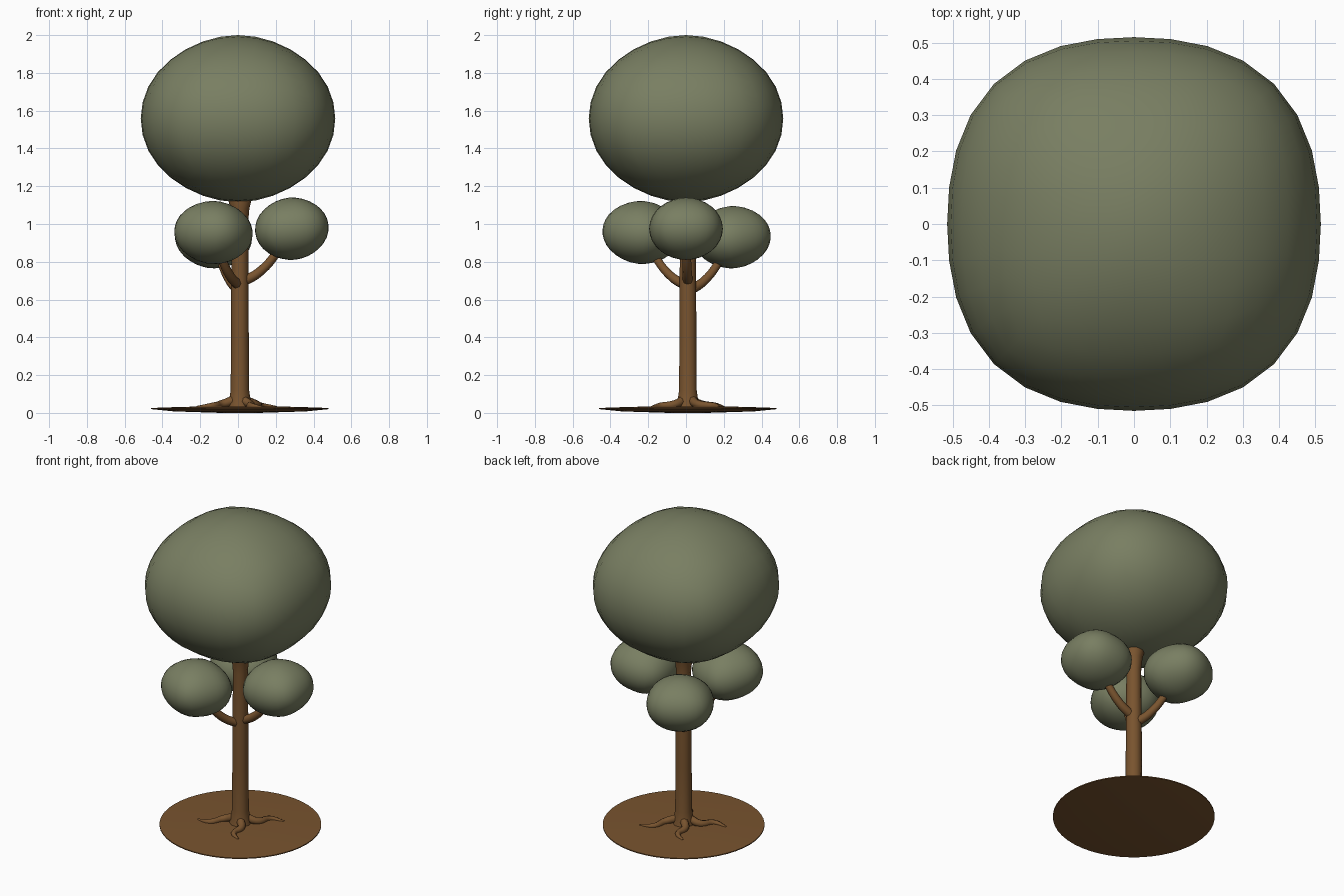
import bpy, bmesh, math
from mathutils import Vector

cube = bpy.data.objects.get("Cube")
if cube:
    bpy.data.objects.remove(cube, do_unlink=True)


def material(name, rgb):
    m = bpy.data.materials.new(name)
    m.use_nodes = True
    m.diffuse_color = (*rgb, 1)
    bsdf = m.node_tree.nodes["Principled BSDF"]
    bsdf.inputs["Base Color"].default_value = (*rgb, 1)
    bsdf.inputs["Roughness"].default_value = 0.9
    return m


BARK = material("bark brown", (0.19, 0.088, 0.028))
LEAF = material("leaf green", (0.19, 0.21, 0.122))


def finish(bm, name, mat, angle=60):
    """Turn a bmesh into a smooth shaded object."""
    bmesh.ops.recalc_face_normals(bm, faces=bm.faces)
    me = bpy.data.meshes.new(name)
    bm.to_mesh(me)
    bm.free()
    me.materials.append(mat)
    ob = bpy.data.objects.new(name, me)
    bpy.context.collection.objects.link(ob)
    bpy.ops.object.select_all(action="DESELECT")
    ob.select_set(True)
    bpy.context.view_layer.objects.active = ob
    bpy.ops.object.shade_smooth_by_angle(angle=math.radians(angle))
    return ob


def foliage(name, centre, radius, height, turn=0, tilt=0):
    """Rounded cube blob, slightly square from above and pointed at the poles."""
    bm = bmesh.new()
    bmesh.ops.create_cube(bm, size=2)
    bmesh.ops.subdivide_edges(bm, edges=bm.edges[:], cuts=7, use_grid_fill=True)
    for v in bm.verts:
        p = Vector([math.tan(c * math.pi / 4) for c in v.co]).normalized()
        phi = math.atan2(p.y, p.x)
        square = 1 + 0.06 * math.sin(2 * phi) ** 2
        point = 1 - 0.08 * p.z ** 4
        v.co = (p.x * square * point * radius, p.y * square * point * radius, p.z * height)
    ob = finish(bm, name, LEAF, 80)
    ob.location = centre
    ob.rotation_euler = (0, tilt, turn)


def lathe(name, profile, centre, sides, angle=60):
    """Closed solid of revolution from (radius, z) rings."""
    bm = bmesh.new()
    rings = []
    for r, z in profile:
        rings.append([bm.verts.new((centre + r * math.cos(2 * math.pi * i / sides),
                                    centre + r * math.sin(2 * math.pi * i / sides), z))
                      for i in range(sides)])
    for a, b in zip(rings, rings[1:]):
        for i in range(sides):
            j = (i + 1) % sides
            bm.faces.new((a[i], a[j], b[j], b[i]))
    bm.faces.new(rings[0])
    bm.faces.new(rings[-1])
    return finish(bm, name, BARK, angle)


def limb(name, points, thickness):
    """Tapered tube through (x, y, z, relative radius) points."""
    cu = bpy.data.curves.new(name, "CURVE")
    cu.dimensions = "3D"
    cu.bevel_depth = thickness
    cu.bevel_resolution = 2
    cu.resolution_u = 5
    cu.use_fill_caps = True
    sp = cu.splines.new("BEZIER")
    sp.bezier_points.add(len(points) - 1)
    for bp, (x, y, z, r) in zip(sp.bezier_points, points):
        bp.co = (x, y, z)
        bp.radius = r
        bp.handle_left_type = bp.handle_right_type = "AUTO"
    cu.materials.append(BARK)
    ob = bpy.data.objects.new(name, cu)
    bpy.context.collection.objects.link(ob)


C = 0.01  # trunk and ground share a slightly shifted centre

# Ground: a thin lens of soil
lathe("ground", [(0.1, 0.0), (0.35, 0.008), (0.47, 0.02),
                 (0.47, 0.026), (0.3, 0.032), (0.1, 0.035)], C, 48, 40)

# Trunk with flared foot and crown
lathe("trunk", [(0.065, 0.03), (0.058, 0.06), (0.049, 0.12), (0.047, 0.4), (0.046, 0.7),
                (0.043, 1.0), (0.05, 1.08), (0.065, 1.14), (0.05, 1.22)], C, 10)

# Roots wander outwards over the soil
root_ends = [(-0.22, -0.12), (0.10, -0.2), (0.18, 0.18), (-0.11, 0.2)]
for n, end in enumerate(root_ends):
    d = Vector(end)
    side = Vector((-d.y, d.x)) * (0.14 if n % 2 else -0.14)
    path = []
    for t, sway, z, r in [(0.1, 0, 0.07, 1.2), (0.4, 0.6, 0.045, 1), (0.7, -0.5, 0.038, 0.75), (1, 0.6, 0.03, 0.3)]:
        p = d * t + side * sway
        path.append((C + p.x, C + p.y, z, r))
    limb(f"root_{n + 1}", path, 0.022)

# Side branches, each ending inside its own leaf cluster
clusters = [((0.285, 0.0, 0.975), 0.195, 0.165),
            ((-0.13, -0.235, 0.955), 0.198, 0.167),
            ((-0.13, 0.245, 0.93), 0.195, 0.165)]
for n, (centre, radius, height) in enumerate(clusters):
    c = Vector(centre)
    path = [(C + (c.x - C) * t, C + (c.y - C) * t, c.z - drop, r)
            for t, drop, r in [(0.05, 0.28, 1.1), (0.35, 0.235, 1), (0.7, 0.13, 0.9), (0.95, 0.0, 0.8)]]
    limb(f"branch_{n + 1}", path, 0.025)
    foliage(f"leaf_cluster_{n + 1}", centre, radius, height, math.atan2(c.y, c.x), -0.1)

# Main crown
foliage("crown", (0, 0, 1.558), 0.515, 0.442)
